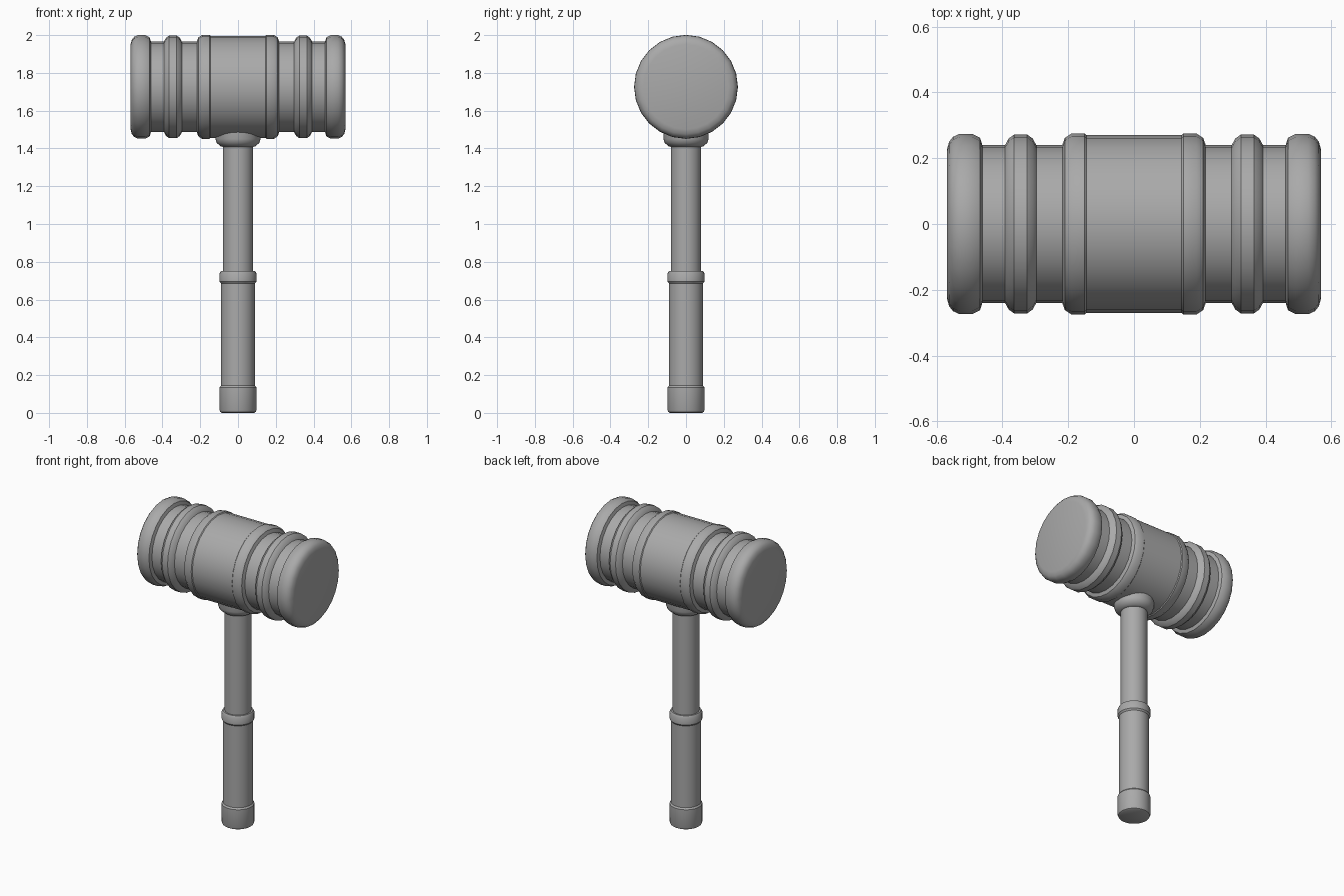
import bpy
import bmesh
import math
from mathutils import Matrix, Vector

cube = bpy.data.objects.get("Cube")
if cube:
    bpy.data.objects.remove(cube, do_unlink=True)

GREY = (0.4, 0.4, 0.4, 1)
grey = bpy.data.materials.new("plain grey")
grey.use_nodes = True
grey.diffuse_color = GREY
grey.node_tree.nodes["Principled BSDF"].inputs["Base Color"].default_value = GREY


def lathe(name, profile, sides, matrix=Matrix()):
    """Spin (radius, height) points around z and close both ends."""
    bm = bmesh.new()
    rings = []
    for r, h in profile:
        angles = [2 * math.pi * i / sides for i in range(sides)]
        rings.append([bm.verts.new((r * math.cos(a), r * math.sin(a), h)) for a in angles])
    for low, high in zip(rings, rings[1:]):
        for i in range(sides):
            j = (i + 1) % sides
            bm.faces.new((low[i], low[j], high[j], high[i]))
    bm.faces.new(rings[0][::-1])
    bm.faces.new(rings[-1])
    bm.transform(matrix)
    mesh = bpy.data.meshes.new(name)
    bm.to_mesh(mesh)
    bm.free()
    mesh.materials.append(grey)
    obj = bpy.data.objects.new(name, mesh)
    bpy.context.collection.objects.link(obj)
    bpy.ops.object.select_all(action="DESELECT")
    obj.select_set(True)
    bpy.context.view_layer.objects.active = obj
    bpy.ops.object.shade_smooth_by_angle(angle=math.radians(35))
    return obj


def ridge(start, end, bevel, low, high):
    """Rounded raised band between two distances from the middle."""
    return [(low, start), (high - 0.012, start + bevel * 0.4), (high, start + bevel),
            (high, end - bevel), (high - 0.012, end - bevel * 0.4), (low, end)]


# Head: half profile from the middle outwards, mirrored
half = [(0.27, 0.145), (0.275, 0.15), (0.275, 0.19), (0.262, 0.21), (0.24, 0.218)]
half += ridge(0.297, 0.392, 0.028, 0.24, 0.272)
half += [(0.24, 0.461), (0.262, 0.468), (0.274, 0.492), (0.274, 0.53),
         (0.265, 0.55), (0.25, 0.562), (0.225, 0.569)]
full = [(r, -x) for r, x in reversed(half)] + half
lathe("mallet_head", full, 24,
      Matrix.Translation(Vector((0, 0, 1.726))) @ Matrix.Rotation(math.pi / 2, 4, "Y"))

# Collar where the shaft meets the head
lathe("collar", [(0.078, 1.408), (0.093, 1.412), (0.113, 1.43), (0.12, 1.45),
                 (0.12, 1.52)], 32)

# Shaft, grip and the bands at the ends of the grip
lathe("shaft", [(0.08, 0.7), (0.08, 1.5)], 32)
lathe("grip", [(0.09, 0.1), (0.09, 0.72)], 32)
lathe("grip_ring", [(0.09, 0.685), (0.098, 0.695), (0.098, 0.738), (0.09, 0.752),
                    (0.08, 0.752)], 32)
lathe("pommel", [(0.085, 0), (0.094, 0.005), (0.098, 0.015), (0.098, 0.135),
                 (0.09, 0.145)], 32)
